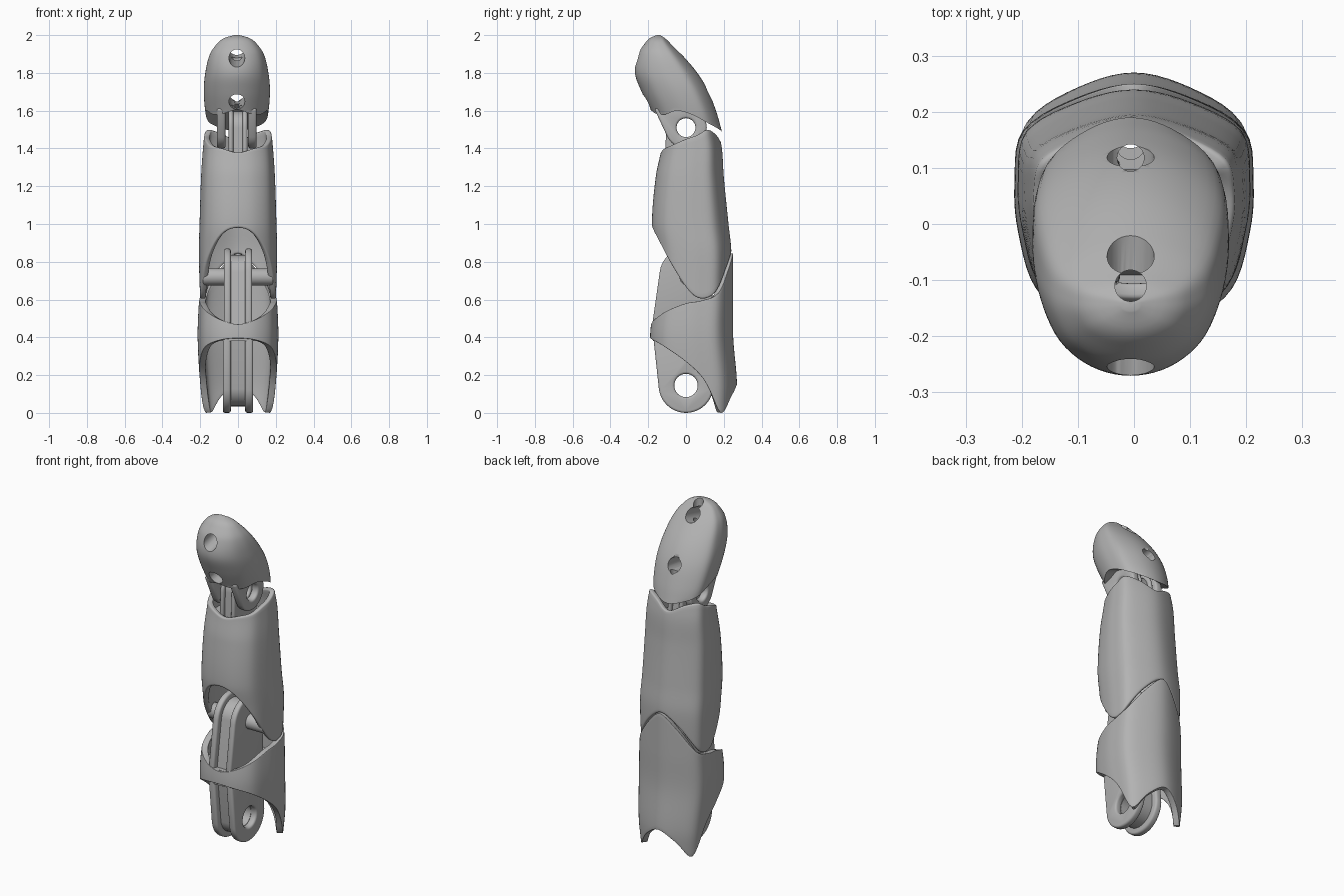
import bpy, bmesh, math
from mathutils import Matrix, Vector

if "Cube" in bpy.data.objects:
    bpy.data.objects.remove(bpy.data.objects["Cube"])

grey = bpy.data.materials.new("plain grey")
grey.use_nodes = True
grey.diffuse_color = (0.45, 0.45, 0.45, 1)
grey.node_tree.nodes["Principled BSDF"].inputs["Base Color"].default_value = grey.diffuse_color

# Half cross-section of the finger, front centre to back centre, in unit size
SECTION = [(0, -1), (.45, -.93), (.82, -.66), (.97, -.2), (1, .2), (.93, .62), (.5, .88), (0, 1)]
# Rounder front for the fingertip
TIP_SECTION = [(0, -1), (.42, -.9), (.76, -.62), (.95, -.2), (1, .2), (.92, .62), (.5, .9), (0, 1)]
LAST = len(SECTION) - 1
SIDES = 70
TIP_X = -.006


def sample(keys, u):
    """Smooth interpolation of (u, values...) keys."""
    u = min(max(u, keys[0][0]), keys[-1][0])
    i = next(k for k in range(len(keys) - 1) if u <= keys[k + 1][0])
    a, b = keys[i], keys[i + 1]
    before, after = keys[max(i - 1, 0)], keys[min(i + 2, len(keys) - 1)]
    h = b[0] - a[0]
    s = (u - a[0]) / h
    out = []
    for c in range(1, len(a)):
        ma = (b[c] - before[c]) / (b[0] - before[0]) * h
        mb = (after[c] - a[c]) / (after[0] - a[0]) * h
        out.append(a[c] * (2*s**3 - 3*s**2 + 1) + ma * (s**3 - 2*s**2 + s)
                   + b[c] * (3*s**2 - 2*s**3) + mb * (s**3 - s**2))
    return out


def wrap(values, sign=1):
    """Mirror a front-to-back list into keys that run round the whole ring."""
    n = len(values)
    keys = []
    for t in range(-n, n + 1):
        value = values[abs(t)] if abs(t) < n else sign * values[n - 2]
        keys.append((t, value if t >= 0 else sign * value))
    return keys


def make_object(name, bm):
    mesh = bpy.data.meshes.new(name)
    bm.to_mesh(mesh)
    bm.free()
    mesh.materials.append(grey)
    obj = bpy.data.objects.new(name, mesh)
    bpy.context.collection.objects.link(obj)
    return obj


def finish(obj, cutters=(), wall=0, bevel=0):
    if wall:
        m = obj.modifiers.new("wall", 'SOLIDIFY')
        m.thickness, m.offset = wall, -1
    for cutter in cutters:
        m = obj.modifiers.new("hole", 'BOOLEAN')
        m.object, m.solver = cutter, 'EXACT'
    if bevel:
        m = obj.modifiers.new("round", 'BEVEL')
        m.width, m.segments, m.limit_method, m.angle_limit = bevel, 3, 'ANGLE', math.radians(50)
    bpy.ops.object.select_all(action='DESELECT')
    obj.select_set(True)
    bpy.context.view_layer.objects.active = obj
    bpy.ops.object.convert(target='MESH')
    bpy.ops.object.shade_smooth_by_angle(angle=math.radians(40))
    for cutter in cutters:
        bpy.data.objects.remove(cutter)


def tube(name, profile, low, high, rows=28, scale=1, ease=1, caps=None, section=SECTION, shift=0):
    """Skin with profile (z, front y, back y, half width) between two wavy edges."""
    low, high = wrap(low), wrap(high)
    ring_x, ring_y = wrap([p[0] for p in section], -1), wrap([p[1] for p in section])
    bm = bmesh.new()
    rings = []
    for i in range(rows + 1):
        f = 1 - (1 - i / rows) ** ease
        ring = []
        for j in range(SIDES):
            t = -LAST + 2 * LAST * j / SIDES
            z = sample(low, t)[0] * (1 - f) + sample(high, t)[0] * f
            front, back, half = sample(profile, z)
            x = sample(ring_x, t)[0] * half * scale + shift
            y = (front + back) / 2 + sample(ring_y, t)[0] * (back - front) / 2 * scale
            ring.append(bm.verts.new((x, y, z)))
        rings.append(ring)
    for a, b in zip(rings, rings[1:]):
        for j in range(SIDES):
            k = (j + 1) % SIDES
            bm.faces.new((a[j], a[k], b[k], b[j]))
    if caps:
        for ring, z, flip in ((rings[0], caps[0], True), (rings[-1], caps[1], False)):
            y = sum(v.co.y for v in ring) / SIDES
            middle = bm.verts.new((shift, y, z))
            for j in range(SIDES):
                a, b = ring[j], ring[(j + 1) % SIDES]
                bm.faces.new((b, a, middle) if flip else (a, b, middle))
    return make_object(name, bm)


def rod(name, start, end, radius):
    start, end = Vector(start), Vector(end)
    turn = (end - start).to_track_quat('Z', 'Y').to_matrix().to_4x4()
    bm = bmesh.new()
    bmesh.ops.create_cone(bm, cap_ends=True, segments=32, radius1=radius, radius2=radius,
                          depth=(end - start).length,
                          matrix=Matrix.Translation((start + end) / 2) @ turn)
    return make_object(name, bm)


def cord(y, z0, z1, radius):
    """Cutter for an upright cord channel."""
    return rod("cord_cutter", (TIP_X, y, z0), (TIP_X, y, z1), radius)


def lug(name, x0, x1, pivot, radius, base, hole=0, bevel=.012):
    """Plate with a round end about a pivot (y, z), running to base points."""
    points = [(pivot[0] + radius * math.cos(a * math.tau / 40),
               pivot[1] + radius * math.sin(a * math.tau / 40)) for a in range(40)] + base
    bm = bmesh.new()
    verts = [bm.verts.new((x, y, z)) for x in (x0, x1) for y, z in points]
    bmesh.ops.convex_hull(bm, input=verts)
    loose = [v for v in bm.verts if not v.link_faces]
    bmesh.ops.delete(bm, geom=loose, context='VERTS')
    bmesh.ops.dissolve_limit(bm, angle_limit=.01, verts=bm.verts[:], edges=bm.edges[:])
    bmesh.ops.recalc_face_normals(bm, faces=bm.faces[:])
    obj = make_object(name, bm)
    cutters = [rod("cutter", (x0 - .1, *pivot), (x1 + .1, *pivot), hole)] if hole else []
    finish(obj, cutters, bevel=bevel)


def joint(name, inner, outer, pivot, radius, groove, base, hole, shift=0):
    """Two matching side plates with a recessed web between them."""
    for side, s in (("left", 1), ("right", -1)):
        x0, x1 = sorted((s * inner, s * outer))
        lug(f"{name}_{side}_plate", x0 + shift, x1 + shift, pivot, radius, base, hole)
    if groove:
        inset = [(y + (groove if y < 0 else -groove), z) for y, z in base]
        lug(f"{name}_web", -inner - .005, inner + .005, pivot, radius - groove, inset, hole, 0)


# Lower segment
lower = [(0, -.14, .26, .185), (.15, -.17, .27, .2), (.4, -.19, .25, .213),
         (.6, -.165, .25, .205), (.84, -.13, .25, .18)]
finish(tube("lower_shell", lower, [.395, .385, .35, .275, .18, 0, .09, .15],
            [.47, .495, .54, .58, .595, .635, .765, .845]), wall=.035, bevel=.01)
finish(tube("lower_floor", lower, [.38] * 8, [.47] * 8, rows=3, scale=.93, caps=(.38, .47)),
       [cord(.16, .3, .6, .025)])
joint("lower_hinge", .038, .08, (0, .145), .145, .035, [(-.175, .42), (.12, .42)], .062)
joint("lower_tang", .038, .075, (0, .73), .14, .035, [(-.18, .46), (.14, .46)], 0)

# Middle segment
middle = [(.6, -.13, .23, .2), (.85, -.16, .24, .207), (1, -.18, .225, .203),
          (1.25, -.16, .2, .195), (1.4, -.13, .19, .185), (1.5, -.12, .17, .175)]
finish(tube("middle_shell", middle, [.98, .94, .8, .65, .605, .645, .77, .845],
            [1.38, 1.4, 1.42, 1.45, 1.47, 1.5, 1.48, 1.44]), wall=.03, bevel=.01)
finish(tube("middle_core", middle, [1.03] * 8, [1.34] * 8, rows=6, scale=.92, caps=(1.03, 1.34)),
       [cord(.14, .9, 1.5, .025)])
finish(rod("middle_axle", (-.185, .01, .72), (.185, .01, .72), .045), bevel=.008)
joint("middle_tang", .025, .05, (0, 1.51), .105, .02, [(-.112, 1.3), (.12, 1.3)], .05)

# Fingertip with cord channels
tip = [(1.49, -.14, .19, .145), (1.58, -.175, .165, .165), (1.7, -.235, .12, .175),
       (1.8, -.27, .06, .167), (1.9, -.253, -.025, .142), (1.96, -.215, -.085, .1),
       (1.985, -.19, -.11, .065), (2, -.155, -.135, .015)]
finish(tube("fingertip", tip, [1.605, 1.585, 1.58, 1.6, 1.58, 1.535, 1.505, 1.49], [2] * 8,
            rows=36, ease=1.6, caps=(1.64, 2), section=TIP_SECTION, shift=TIP_X),
       [rod("upper_cutter", (TIP_X, -.4, 1.84), (TIP_X, .1, 1.97), .042),
        rod("lower_cutter", (TIP_X, -.4, 1.62), (TIP_X, .3, 1.72), .042),
        cord(-.11, 1.5, 2.1, .028), cord(.118, 1.4, 1.8, .024)], bevel=.006)
joint("tip_hinge", .06, .105, (0, 1.51), .11, 0, [(-.168, 1.61), (.04, 1.65)], .05, TIP_X)
